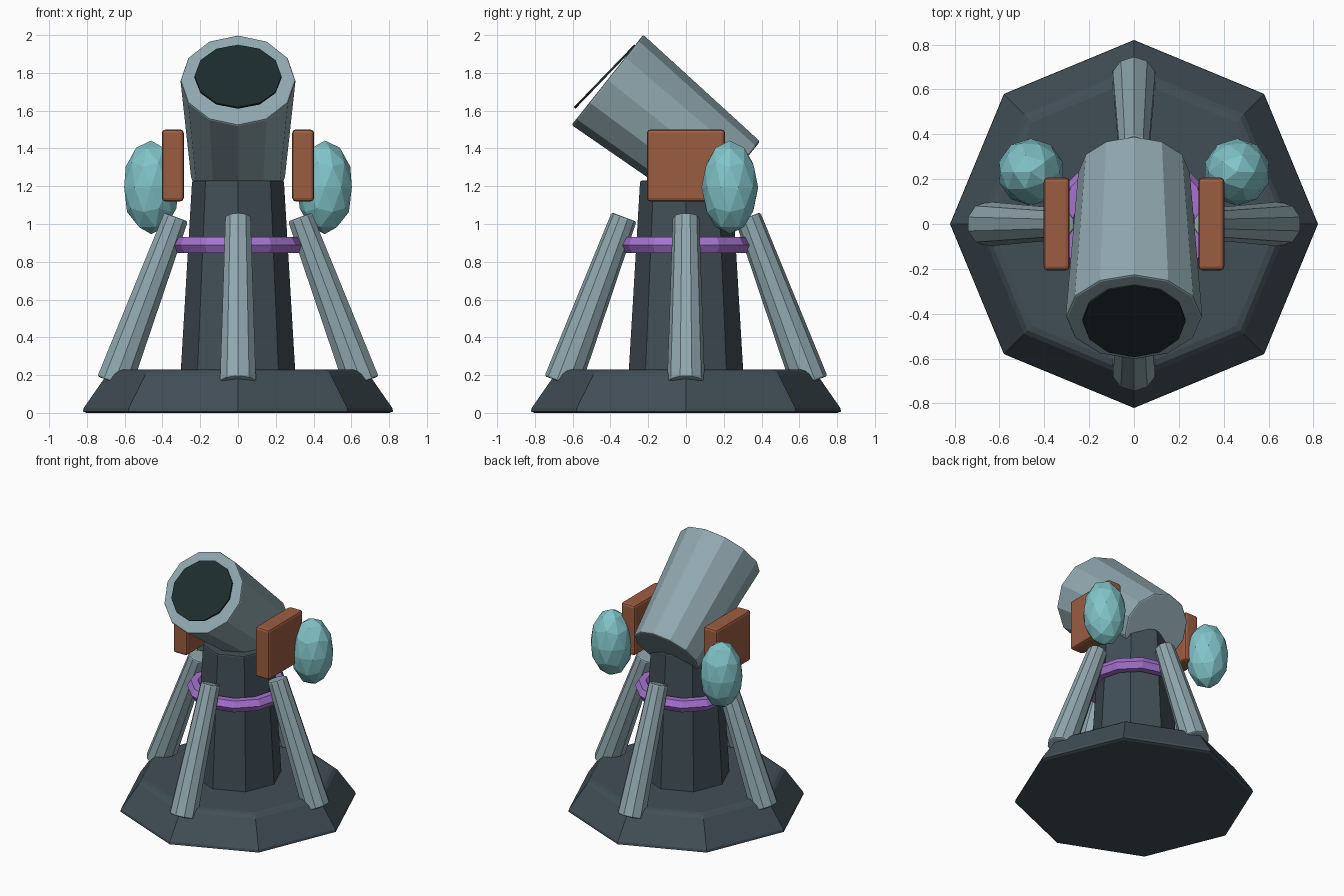
import bpy, bmesh, math
from mathutils import Vector, Matrix

if "Cube" in bpy.data.objects:
    bpy.data.objects.remove(bpy.data.objects["Cube"])

def material(name, rgb):
    m = bpy.data.materials.new(name)
    m.diffuse_color = (*rgb, 1)
    m.use_nodes = True
    m.node_tree.nodes["Principled BSDF"].inputs["Base Color"].default_value = m.diffuse_color
    return m

DARK = material("dark_slate", (0.053, 0.076, 0.093))
STEEL = material("pale_steel", (0.28, 0.39, 0.43))
BROWN = material("copper_brown", (0.33, 0.11, 0.053))
PURPLE = material("purple", (0.38, 0.17, 0.64))
TEAL = material("teal", (0.22, 0.55, 0.58))
BLACK = material("bore_black", (0.012, 0.025, 0.026))

def finish(name, bm, mat, bevel=0.0):
    bmesh.ops.recalc_face_normals(bm, faces=bm.faces)
    me = bpy.data.meshes.new(name)
    bm.to_mesh(me)
    bm.free()
    me.materials.append(mat)
    ob = bpy.data.objects.new(name, me)
    bpy.context.collection.objects.link(ob)
    if bevel:
        b = ob.modifiers.new("soft_edges", 'BEVEL')
        b.width = bevel
        b.segments = 2
        b.limit_method = 'ANGLE'
        b.angle_limit = math.radians(50)
    return ob

def tapered(name, p0, p1, r0, r1, sides, mat, bevel=0.0):
    """Capped cone section running from p0 to p1."""
    p0, p1 = Vector(p0), Vector(p1)
    d = p1 - p0
    rot = Vector((0, 0, 1)).rotation_difference(d).to_matrix().to_4x4()
    bm = bmesh.new()
    bmesh.ops.create_cone(bm, cap_ends=True, segments=sides, radius1=r0, radius2=r1,
                          depth=d.length, matrix=Matrix.Translation((p0 + p1) / 2) @ rot)
    return finish(name, bm, mat, bevel)

# Octagonal foot and column
base = tapered("base", (0, 0, 0), (0, 0, 0.23), 0.835, 0.675, 8, DARK, 0.03)
tapered("column", (0, 0, 0.22), (0, 0, 1.23), 0.303, 0.243, 8, DARK, 0.01)

# Four leaning struts
for i, side in enumerate(("right", "back", "left", "front")):
    a = i * math.pi / 2
    c, s = round(math.cos(a)), round(math.sin(a))
    tapered(side + "_strut", (0.655 * c, 0.655 * s, 0.16), (0.328 * c, 0.328 * s, 1.037),
            0.1, 0.07, 10, STEEL, 0.01)

# Collar ring with a hexagonal section
bm = bmesh.new()
N, M = 12, 6
rings = []
for i in range(N):
    a = 2 * math.pi * i / N
    ring = []
    for j in range(M):
        t = 2 * math.pi * j / M
        r = 0.302 + 0.049 * math.cos(t)
        ring.append(bm.verts.new((r * math.cos(a), r * math.sin(a), 0.888 + 0.049 * math.sin(t))))
    rings.append(ring)
for i in range(N):
    p, q = rings[i], rings[(i + 1) % N]
    for j in range(M):
        k = (j + 1) % M
        bm.faces.new((p[j], q[j], q[k], p[k]))
finish("collar_ring", bm, PURPLE)

# Tilted barrel, with a dark disc at the mouth tilted slightly more
mouth = Vector((0, -0.416, 1.763))
tilt = math.radians(38.5)
axis = Vector((0, math.cos(tilt), -math.sin(tilt)))
tapered("barrel", mouth, mouth + axis * 0.835, 0.305, 0.248, 12, STEEL, 0.01)

disc_tilt = math.radians(44)
disc_axis = Vector((0, math.cos(disc_tilt), -math.sin(disc_tilt)))
disc = Vector((0, -0.43, 1.78))
tapered("mouth_disc", disc - disc_axis * 0.006, disc + disc_axis * 0.006, 0.23, 0.23, 12, BLACK)

# Side plates and faceted pods, mirrored left and right
for side, s in (("left", -1), ("right", 1)):
    bm = bmesh.new()
    bmesh.ops.create_cube(bm, size=1, matrix=Matrix.Translation((0.345 * s, 0, 1.31))
                          @ Matrix.Diagonal((0.116, 0.414, 0.38, 1)))
    finish(side + "_plate", bm, BROWN, 0.018)
    bm = bmesh.new()
    bmesh.ops.create_icosphere(bm, subdivisions=2, radius=0.15,
                               matrix=Matrix.Translation((0.46 * s, 0.232, 1.194))
                               @ Matrix.Diagonal((s, 1, 1.65, 1)))
    finish(side + "_pod", bm, TEAL)
